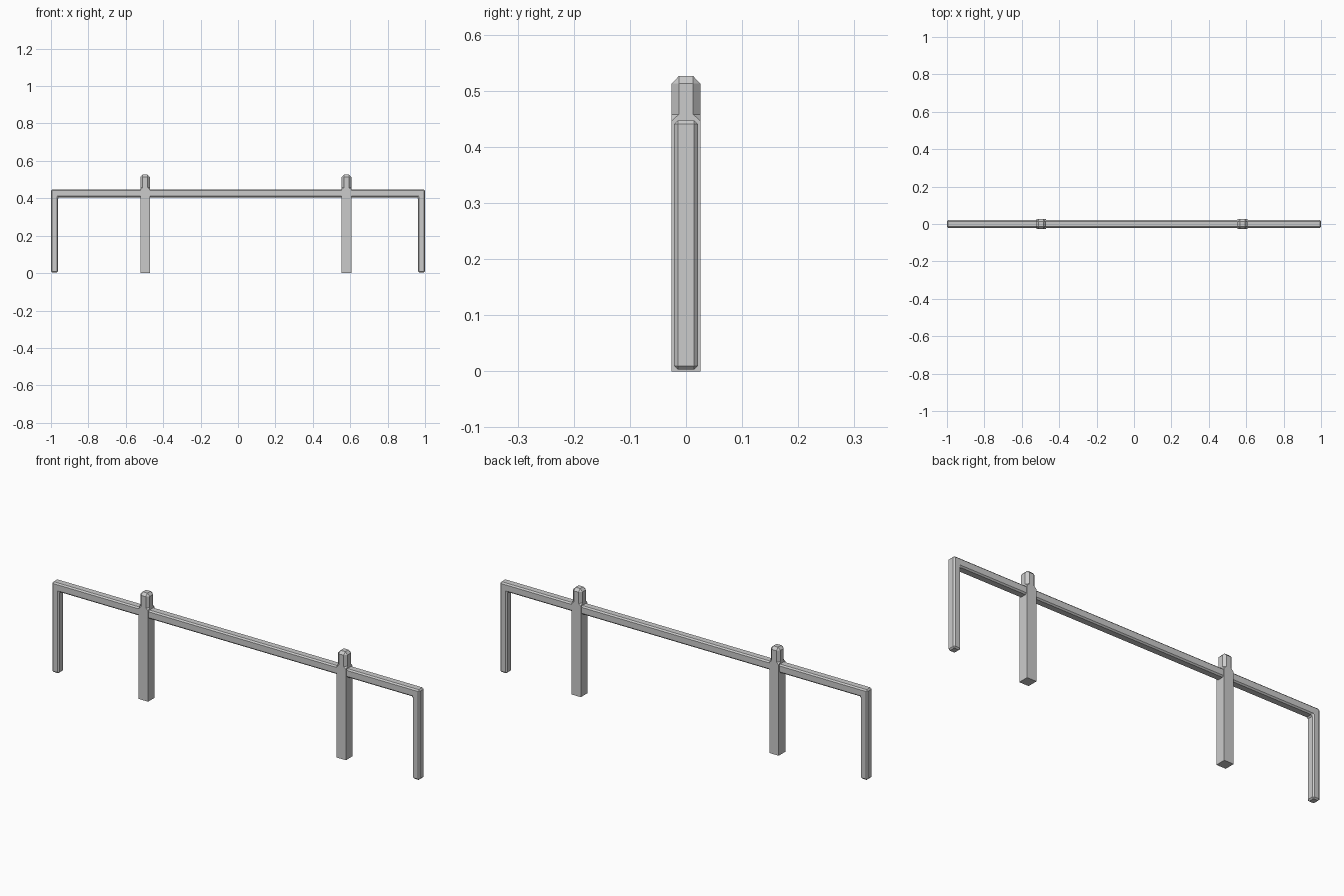
import bpy, bmesh

if "Cube" in bpy.data.objects:
    bpy.data.objects.remove(bpy.data.objects["Cube"])

RAIL_TOP, RAIL_BOTTOM, LEG_IN = 0.447, 0.405, 0.962
HALF_DEPTH, CHAMFER = 0.021, 0.0065
POST_HALF, POST_CUT = 0.0255, 0.0128


def make_object(name, bm, location=(0, 0, 0)):
    bmesh.ops.recalc_face_normals(bm, faces=bm.faces)
    mesh = bpy.data.meshes.new(name)
    bm.to_mesh(mesh)
    bm.free()
    obj = bpy.data.objects.new(name, mesh)
    obj.location = location
    bpy.context.collection.objects.link(obj)
    return obj


# Rail with end legs: U outline pulled through its depth, all edges chamfered
def build_frame():
    half = [(LEG_IN, RAIL_BOTTOM), (LEG_IN, 0.003), (1, 0.003), (1, RAIL_TOP)]
    outline = half + [(-x, z) for x, z in reversed(half)]
    bm = bmesh.new()
    face = bm.faces.new([bm.verts.new((x, -HALF_DEPTH, z)) for x, z in outline])
    out = bmesh.ops.extrude_face_region(bm, geom=[face])["geom"]
    verts = [v for v in out if isinstance(v, bmesh.types.BMVert)]
    bmesh.ops.translate(bm, verts=verts, vec=(0, 2 * HALF_DEPTH, 0))
    if not face.is_valid or len(bm.faces) < len(outline) + 2:
        bm.faces.new([v for v in bm.verts if v.co.y < 0])
    bmesh.ops.recalc_face_normals(bm, faces=bm.faces)
    bmesh.ops.bevel(bm, geom=bm.edges[:], offset=CHAMFER, segments=1,
                    affect='EDGES', profile=0.5)
    make_object("rail_and_legs", bm)


# Square post whose head has stopped corner chamfers and a chamfered cap;
# every convex level is a mix of squares and octagons, so a shaft plus a head
def build_post(name, x):
    a, c = POST_HALF, POST_CUT
    signs = [(1, 1), (-1, 1), (-1, -1), (1, -1)]
    bm = bmesh.new()

    def square(r, z):
        return [bm.verts.new((sx * r, sy * r, z)) for sx, sy in signs]

    def octagon(z):
        ring = []
        for sx, sy in signs:
            pair = [(sx * a, sy * c, z), (sx * c, sy * a, z)]
            if sx * sy < 0:
                pair.reverse()
            ring += [bm.verts.new(p) for p in pair]
        return ring

    foot, stop = square(a, 0), square(a, 0.446)
    low, high = octagon(0.458), octagon(0.513)
    cap = square(c, 0.526)
    bm.faces.new(foot)
    bm.faces.new(cap)
    for i in range(4):
        j = (i + 1) % 4
        p, q, r = 2 * i, 2 * i + 1, (2 * i + 2) % 8
        bm.faces.new((foot[i], foot[j], stop[j], stop[i]))
        bm.faces.new((stop[i], low[q], low[p]))
        bm.faces.new((stop[i], stop[j], low[r], low[q]))
        bm.faces.new((low[p], low[q], high[q], high[p]))
        bm.faces.new((low[q], low[r], high[r], high[q]))
        bm.faces.new((high[p], high[q], cap[i]))
        bm.faces.new((high[q], high[r], cap[j], cap[i]))
    make_object(name, bm, (x, 0, 0))


build_frame()
build_post("left_post", -0.497)
build_post("right_post", 0.58)
